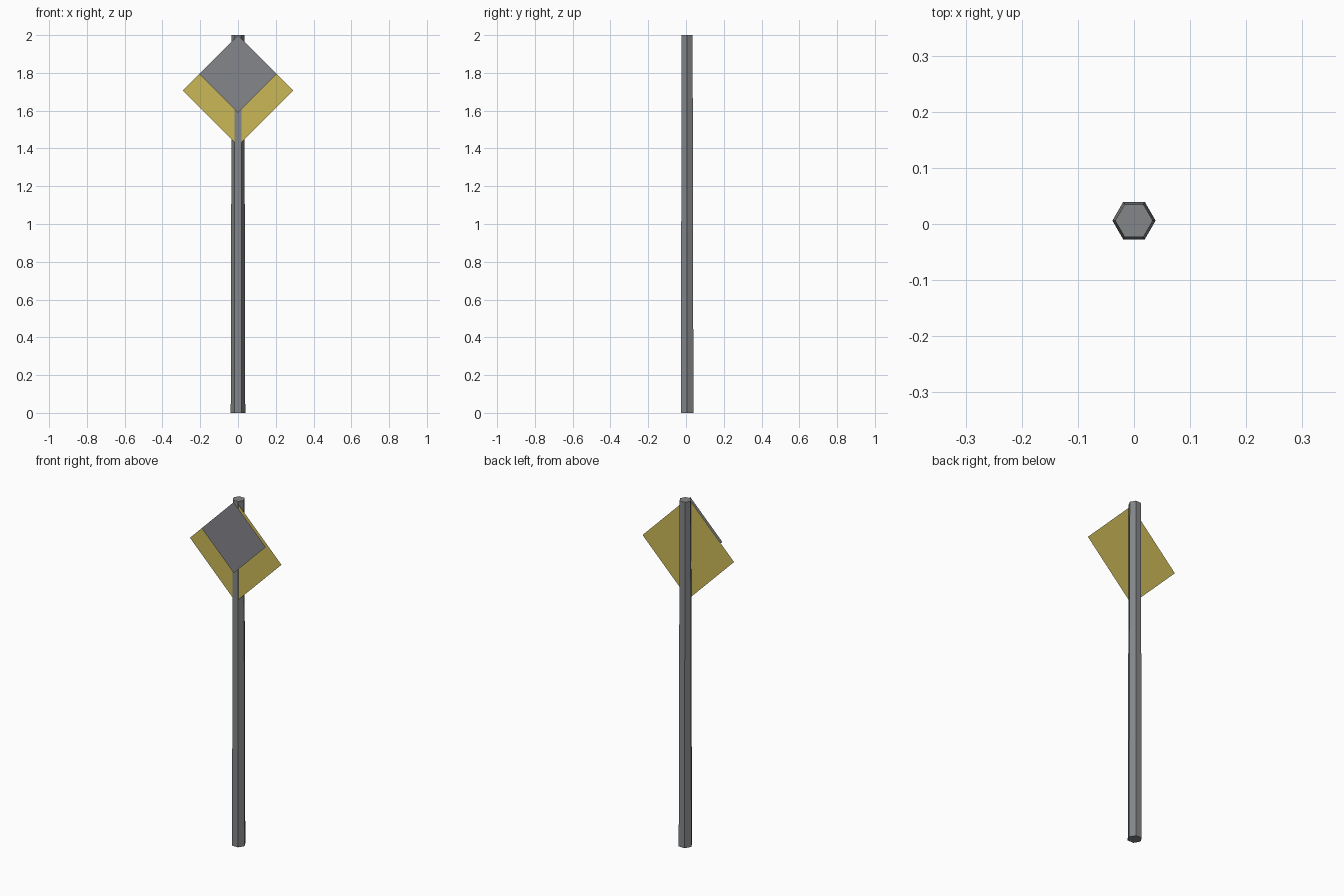
import bpy
import math

cube = bpy.data.objects.get("Cube")
if cube:
    bpy.data.objects.remove(cube, do_unlink=True)


def make_material(name, rgb):
    mat = bpy.data.materials.new(name)
    mat.use_nodes = True
    mat.diffuse_color = (*rgb, 1)
    mat.node_tree.nodes["Principled BSDF"].inputs["Base Color"].default_value = (*rgb, 1)
    return mat


def finish(name, mat):
    obj = bpy.context.object
    obj.name = obj.data.name = name
    obj.data.materials.append(mat)
    return obj


def diamond(name, half_diagonal, y, z, mat):
    """Thin upright square sheet standing on one corner, facing the front."""
    bpy.ops.mesh.primitive_circle_add(
        vertices=4, radius=half_diagonal, fill_type='NGON',
        location=(0, y, z), rotation=(math.pi / 2, 0, 0))
    return finish(name, mat)


pole_grey = make_material("pole grey", (0.23, 0.24, 0.25))
plate_grey = make_material("plate grey", (0.235, 0.24, 0.26))
yellow = make_material("sign yellow", (0.60, 0.48, 0.095))

# Tapered six-sided pole, corners pointing left and right
bpy.ops.mesh.primitive_cone_add(
    vertices=6, radius1=0.0385, radius2=0.0335, depth=2,
    location=(0, 0.006, 1), rotation=(0, 0, math.pi / 6))
finish("pole", pole_grey)

# Large yellow board set just behind the pole's front face
diamond("yellow_board", 0.293, -0.021, 1.707, yellow)

# Smaller grey plate in front
diamond("grey_plate", 0.205, -0.0395, 1.793, plate_grey)
